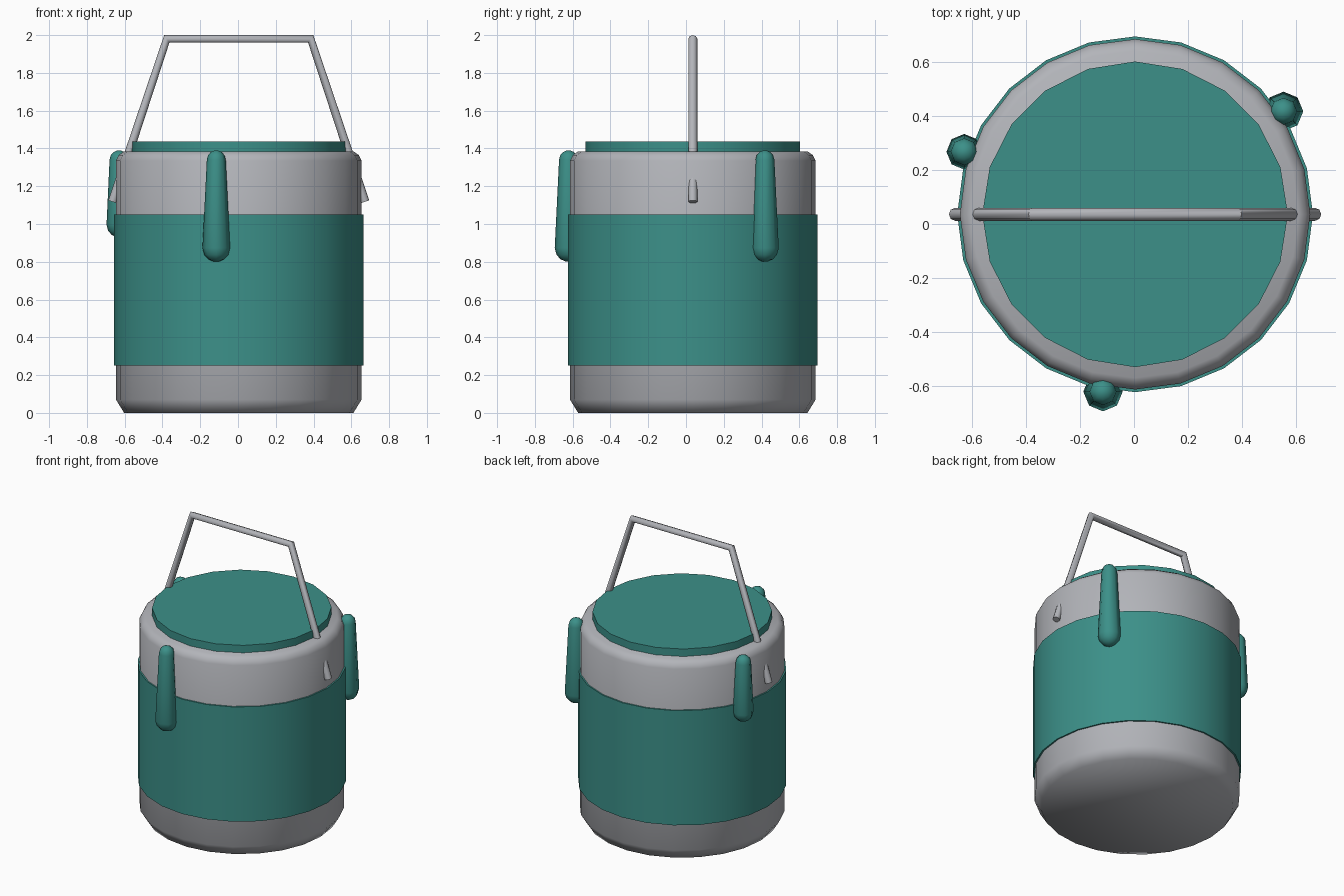
import bpy, bmesh, math

if "Cube" in bpy.data.objects:
    bpy.data.objects.remove(bpy.data.objects["Cube"], do_unlink=True)

CX, CY = 0.004, 0.036   # axis of the container


def material(name, colour):
    m = bpy.data.materials.new(name)
    m.use_nodes = True
    m.diffuse_color = (*colour, 1)
    bsdf = next(n for n in m.node_tree.nodes if n.type == 'BSDF_PRINCIPLED')
    bsdf.inputs["Base Color"].default_value = (*colour, 1)
    return m


teal = material("teal", (0.045, 0.28, 0.25))
grey = material("light grey", (0.45, 0.46, 0.49))


def finish(obj, mat, angle):
    obj.data.materials.clear()
    obj.data.materials.append(mat)
    bpy.ops.object.select_all(action='DESELECT')
    obj.select_set(True)
    bpy.context.view_layer.objects.active = obj
    bpy.ops.object.shade_smooth_by_angle(angle=math.radians(angle))


def lathe(name, profile, sides, mat, x=CX, y=CY, angle=60):
    """Turn (radius, height) points, bottom to top, into a capped solid."""
    bm = bmesh.new()
    rings = []
    for r, z in profile:
        turns = [math.tau * i / sides for i in range(sides)]
        rings.append([bm.verts.new((r * math.cos(a), r * math.sin(a), z)) for a in turns])
    for low, high in zip(rings, rings[1:]):
        for i in range(sides):
            j = (i + 1) % sides
            bm.faces.new((low[i], low[j], high[j], high[i]))
    bm.faces.new(rings[0][::-1])
    bm.faces.new(rings[-1])
    mesh = bpy.data.meshes.new(name)
    bm.to_mesh(mesh)
    bm.free()
    obj = bpy.data.objects.new(name, mesh)
    obj.location = (x, y, 0)
    bpy.context.collection.objects.link(obj)
    finish(obj, mat, angle)
    return obj


# Container, coloured band and lid
lathe("body", [(0.607, 0), (0.65, 0.07), (0.65, 1.335), (0.635, 1.365), (0.607, 1.385)], 24, grey)
lathe("body_band", [(0.66, 0.25), (0.66, 1.05)], 24, teal)
lathe("lid", [(0.567, 1.36), (0.567, 1.437)], 20, teal)


# Rounded, tapered pegs around the side
def peg(name, x, y, bottom, r_low, r_top=0.05, top=1.39):
    steps = [math.radians(a) for a in (12, 35, 60, 90)]
    low = [(r_low * math.sin(a), bottom + r_low * (1 - math.cos(a))) for a in steps]
    high = [(r_top * math.sin(a), top - r_top * (1 - math.cos(a))) for a in reversed(steps)]
    lathe(name, low + high, 8, teal, x, y, 70)


peg("front_peg", -0.115, -0.622, 0.80, 0.073)
peg("back_left_peg", 0.555, 0.418, 0.80, 0.073)
peg("right_peg", -0.63, 0.268, 0.93, 0.066)

# Carrying handle, its legs running through the upper wall
curve = bpy.data.curves.new("handle", 'CURVE')
curve.dimensions = '3D'
curve.bevel_depth = 0.024
curve.bevel_resolution = 2
curve.use_fill_caps = True
path = curve.splines.new('POLY')
path.points.add(3)
for point, (x, z) in zip(path.points, [(-0.668, 1.118), (-0.381, 1.98), (0.381, 1.98), (0.668, 1.118)]):
    point.co = (x, 0, z, 1)
handle = bpy.data.objects.new("handle", curve)
handle.location = (CX, CY, 0)
bpy.context.collection.objects.link(handle)
bpy.ops.object.select_all(action='DESELECT')
handle.select_set(True)
bpy.context.view_layer.objects.active = handle
bpy.ops.object.convert(target='MESH')
finish(bpy.context.view_layer.objects.active, grey, 60)
